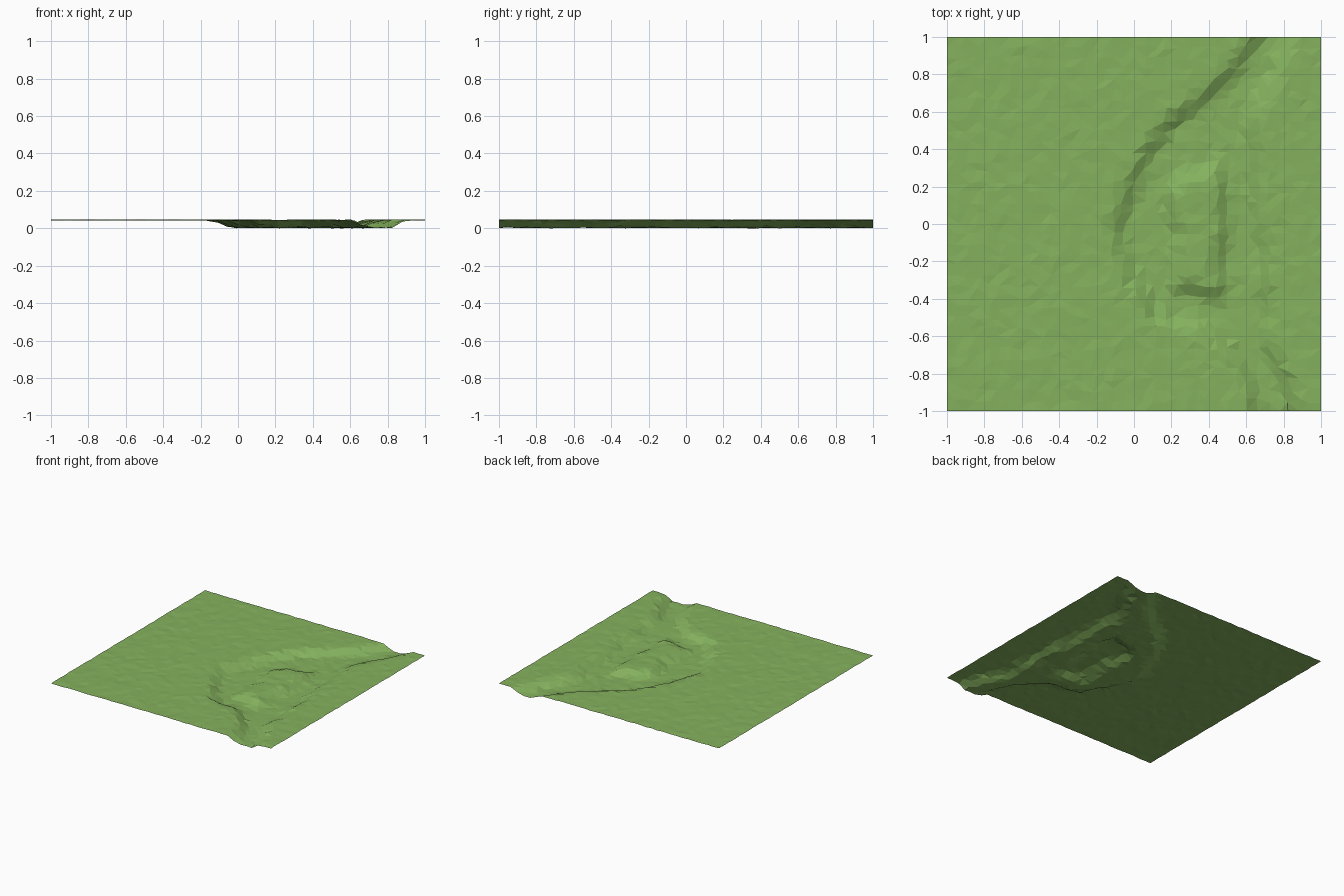
import bpy
import bmesh
import random
from mathutils import Vector
from mathutils.geometry import intersect_point_line

random.seed(4)
if "Cube" in bpy.data.objects:
    bpy.data.objects.remove(bpy.data.objects["Cube"])

CELLS = 36        # grid squares per side
DEPTH = 0.042     # drop from the meadow to the river bed
HALF_BANK = 0.038 # half the width of a sloping bank
ROUGH = 0.0025    # small unevenness of the ground

# Bank outlines, measured halfway up each slope
left_bank = [(.67, 1.2), (.66, 1), (.61, .93), (.53, .82), (.43, .73),
             (.33, .63), (.18, .53), (.09, .41), (.0, .24), (-.05, .1),
             (-.09, -.05), (-.04, -.25), (.05, -.36), (.11, -.5),
             (.22, -.53), (.36, -.53), (.48, -.64), (.57, -.74),
             (.64, -.9), (.65, -1), (.65, -1.2)]
right_bank = [(.86, -1.2), (.86, -1), (.83, -.88), (.76, -.75), (.7, -.62),
              (.72, -.5), (.69, -.3), (.7, -.12), (.66, 0), (.65, .2),
              (.64, .4), (.61, .5), (.64, .63), (.71, .74), (.79, .87),
              (.84, 1), (.84, 1.2)]
island = [(.19, .17), (.25, .25), (.38, .27), (.43, .33), (.48, .2),
          (.47, .06), (.48, -.06), (.45, -.2), (.47, -.35), (.43, -.39),
          (.33, -.35), (.23, -.33), (.22, -.2), (.23, -.05), (.2, .05)]


def signed_distance(point, outline):
    """Distance to a closed outline, positive inside."""
    nearest, inside = 9.0, False
    for a, b in zip(outline, outline[1:] + outline[:1]):
        a, b = Vector(a), Vector(b)
        hit, t = intersect_point_line(point, a, b)
        hit = a.lerp(b, min(max(t, 0), 1))
        nearest = min(nearest, (point - hit.to_2d()).length)
        if (a.y > point.y) != (b.y > point.y):
            if point.x < a.x + (b.x - a.x) * (point.y - a.y) / (b.y - a.y):
                inside = not inside
    return nearest if inside else -nearest


def ground_height(point):
    """Meadow level, lowered between the banks but not on the island."""
    d = min(signed_distance(point, left_bank + right_bank),
            -signed_distance(point, island))
    sunk = min(max((d + HALF_BANK) / (2 * HALF_BANK), 0), 1)
    return DEPTH * (1 - sunk) + random.uniform(0, 2 * ROUGH)


# Open sheet of ground with an uneven triangle pattern
bm = bmesh.new()
bmesh.ops.create_grid(bm, x_segments=CELLS, y_segments=CELLS, size=1)
jitter = 0.25 * 2 / CELLS
for v in bm.verts:
    if abs(v.co.x) < 0.999:
        v.co.x += random.uniform(-jitter, jitter)
    if abs(v.co.y) < 0.999:
        v.co.y += random.uniform(-jitter, jitter)
    v.co.z = ground_height(v.co.to_2d())
lowest = min(v.co.z for v in bm.verts)
for v in bm.verts:
    v.co.z -= lowest
bmesh.ops.triangulate(bm, faces=bm.faces[:], quad_method='SHORT_EDGE')

mesh = bpy.data.meshes.new("river_terrain")
bm.to_mesh(mesh)
bm.free()
terrain = bpy.data.objects.new("river_terrain", mesh)
bpy.context.collection.objects.link(terrain)

# Grass colour
grass = bpy.data.materials.new("grass_green")
grass.use_nodes = True
colour = (0.235, 0.445, 0.112, 1)
grass.diffuse_color = colour
grass.node_tree.nodes["Principled BSDF"].inputs["Base Color"].default_value = colour
mesh.materials.append(grass)
